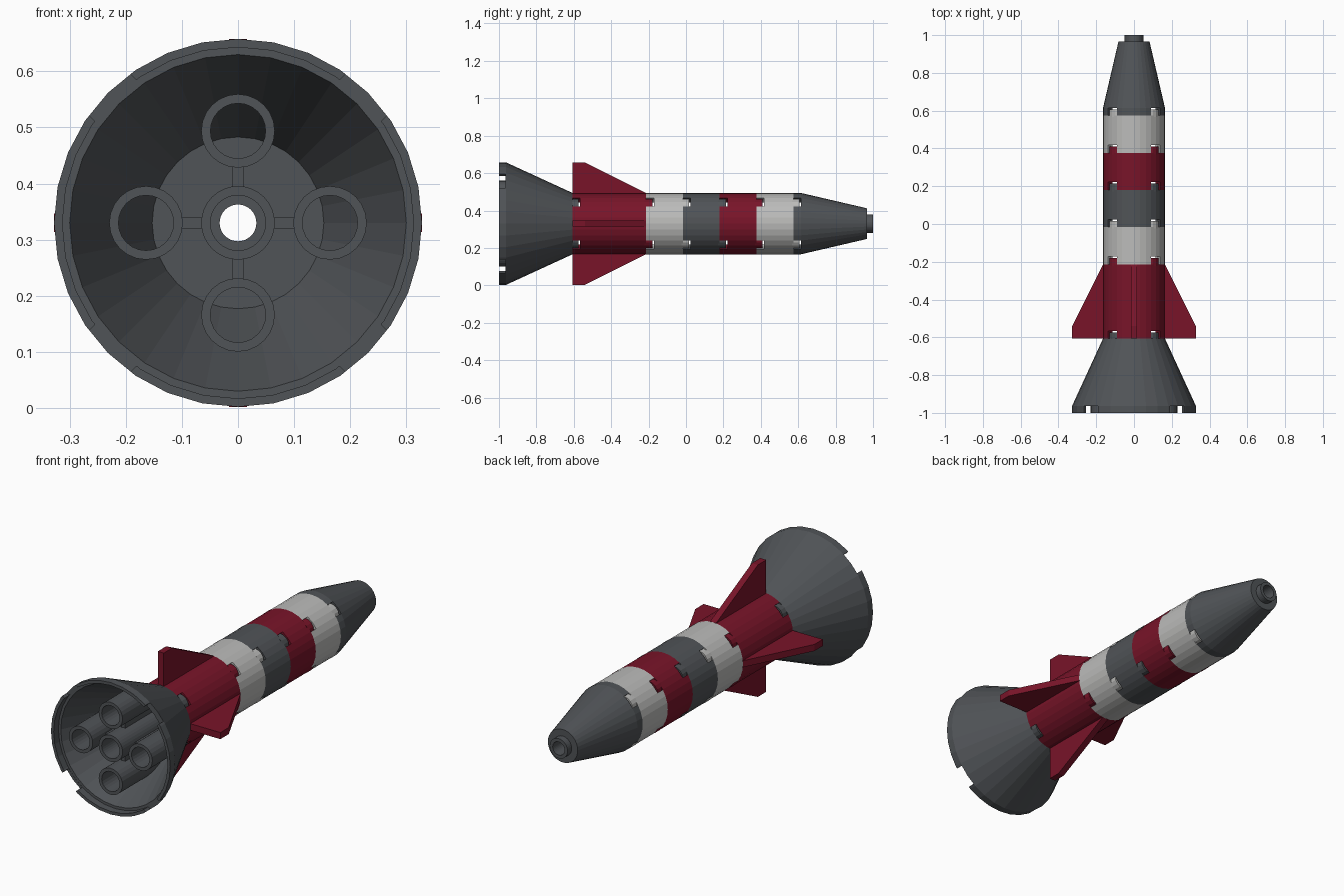
import bpy, bmesh, math
from mathutils import Matrix, Vector

if "Cube" in bpy.data.objects:
    bpy.data.objects.remove(bpy.data.objects["Cube"])

U = 2 / 244            # small length unit that all parts share
ZC = 0.33              # height of the rocket axis
SIDES = 32
R = 20 * U             # body radius
DIAG = [math.radians(45 + 90 * i) for i in range(4)]


def material(name, rgb):
    m = bpy.data.materials.new(name)
    m.diffuse_color = (*rgb, 1)
    m.use_nodes = True
    m.node_tree.nodes["Principled BSDF"].inputs["Base Color"].default_value = m.diffuse_color
    return m


DARK = material("dark_grey", (0.08, 0.087, 0.095))
LIGHT = material("light_grey", (0.5, 0.5, 0.49))
RED = material("deep_red", (0.19, 0.007, 0.022))


def finish(name, bm, mat=None):
    bmesh.ops.recalc_face_normals(bm, faces=bm.faces)
    me = bpy.data.meshes.new(name)
    bm.to_mesh(me)
    bm.free()
    ob = bpy.data.objects.new(name, me)
    bpy.context.collection.objects.link(ob)
    if mat:
        me.materials.append(mat)
    return ob


def bridge_rings(bm, rings):
    """Join rings of points into a closed ring-shaped solid."""
    vs = [[bm.verts.new(p) for p in ring] for ring in rings]
    n = len(vs[0])
    for a, b in zip(vs, vs[1:] + vs[:1]):
        for i in range(n):
            j = (i + 1) % n
            bm.faces.new((a[i], a[j], b[j], b[i]))


def lathe(name, profile, mat):
    """Turn a closed (radius, y) profile about the rocket axis."""
    bm = bmesh.new()
    angles = [2 * math.pi * i / SIDES for i in range(SIDES)]
    bridge_rings(bm, [[(r * math.cos(a), y, ZC + r * math.sin(a)) for a in angles]
                      for r, y in profile])
    return finish(name, bm, mat)


def add_box(bm, lo, hi, angle=0):
    """Box given in (radial, y, sideways) limits, turned about the axis."""
    lo, hi = Vector(lo), Vector(hi)
    m = (Matrix.Translation((0, 0, ZC)) @ Matrix.Rotation(angle, 4, 'Y')
         @ Matrix.Translation((lo + hi) / 2) @ Matrix.Diagonal((*(hi - lo), 1)))
    bmesh.ops.create_cube(bm, size=1, matrix=m)


def cut_notches(ob, y0, depth, r_in, r_out, width):
    bm = bmesh.new()
    for a in DIAG:
        add_box(bm, (r_in, y0 - 0.02, -width / 2), (r_out, y0 + depth, width / 2), a)
    cutter = finish(ob.name + "_notch_cutter", bm)
    cutter.hide_render = True
    cutter.hide_viewport = True
    mod = ob.modifiers.new("notches", 'BOOLEAN')
    mod.operation = 'DIFFERENCE'
    mod.solver = 'EXACT'
    mod.object = cutter


def studs(name, y, mat):
    bm = bmesh.new()
    for a in DIAG:
        d = 10 * U * math.sqrt(2)
        m = (Matrix.Translation((d * math.cos(a), y + 1.5 * U, ZC + d * math.sin(a)))
             @ Matrix.Rotation(math.pi / 2, 4, 'X'))
        bmesh.ops.create_cone(bm, cap_ends=True, segments=16, radius1=6 * U,
                              radius2=6 * U, depth=5 * U, matrix=m)
    return finish(name, bm, mat)


def core(y0, roof, y1):
    """Inner profile: centre hole and the hollow tube below the roof."""
    return [(4 * U, y1), (4 * U, roof), (6 * U, roof), (6 * U, y0),
            (8 * U, y0), (8 * U, roof)]


def body_part(name, y0, units, mat):
    y1 = y0 + units * U
    roof = y1 - 5 * U
    ob = lathe(name, [(R, y0), (R, y1)] + core(y0, roof, y1)
               + [(16 * U, roof), (16 * U, y0)], mat)
    cut_notches(ob, y0, 5 * U, 13 * U, 23 * U, 8 * U)
    studs(name + "_studs", y1, mat)


# Engine bell: flared shell with a stepped rim
Y0, Y1 = -1.0, -1 + 48 * U
ROOF, STEP = Y1 - 5 * U, -1 + 4.5 * U
RIM_IN, ROOF_IN = 0.30, 0.153
bell = lathe("engine_bell", [(40 * U, Y0), (40 * U, STEP), (R, Y1)]
             + core(Y0, ROOF, Y1)
             + [(ROOF_IN, ROOF), (RIM_IN, STEP), (0.313, STEP), (0.313, Y0)], DARK)
cut_notches(bell, Y0, 4.4 * U, 0.285, 0.36, 0.104)
studs("engine_bell_studs", Y1, DARK)

# Thruster tubes, trimmed to the slope inside the bell
for k in range(4):
    a = k * math.pi / 2
    cx, cz = 20 * U * math.cos(a), 20 * U * math.sin(a)
    outer, inner, outer_top, inner_top = [], [], [], []
    for i in range(24):
        t = 2 * math.pi * i / 24
        for rad, low, high in ((8 * U, outer, outer_top), (6 * U, inner, inner_top)):
            x, z = cx + rad * math.cos(t), cz + rad * math.sin(t)
            slope = (RIM_IN - math.hypot(x, z)) / (RIM_IN - ROOF_IN)
            top = min(ROOF, STEP + slope * (ROOF - STEP)) + 0.006
            low.append((x, Y0, ZC + z))
            high.append((x, top, ZC + z))
    bm = bmesh.new()
    bridge_rings(bm, [outer, inner, inner_top, outer_top])
    finish(f"thruster_tube_{k + 1}", bm, DARK)

# Ribs between the centre tube and the thrusters
bm = bmesh.new()
for k in range(4):
    add_box(bm, (7.5 * U, -0.9, -0.01), (12.5 * U, ROOF + 0.005, 0.01), k * math.pi / 2)
finish("thruster_ribs", bm, DARK)

# Finned section
body_part("fin_section", Y1, 48, RED)
Y2 = Y1 + 48 * U
outline = [(18.5 * U, Y1), (40 * U, Y1), (40 * U, Y1 + 8 * U), (R, Y2), (18.5 * U, Y2)]
for k in range(4):
    bm = bmesh.new()
    face = bm.faces.new([bm.verts.new((r, y, -2 * U)) for r, y in outline])
    ext = bmesh.ops.extrude_face_region(bm, geom=[face])
    bmesh.ops.translate(bm, vec=(0, 0, 4 * U),
                        verts=[v for v in ext["geom"] if isinstance(v, bmesh.types.BMVert)])
    bmesh.ops.transform(bm, verts=bm.verts, matrix=Matrix.Translation((0, 0, ZC))
                        @ Matrix.Rotation(k * math.pi / 2, 4, 'Y'))
    finish(f"fin_{k + 1}", bm, RED)

# Body bands
y = Y2
for name, mat in (("lower_light_band", LIGHT), ("dark_band", DARK),
                  ("red_band", RED), ("upper_light_band", LIGHT)):
    body_part(name, y, 24, mat)
    y += 24 * U

# Nose cone with hollow tip
top = y + 48 * U
roof = top - 5 * U
nose = lathe("nose_cone", [(R, y), (R, y + 5 * U), (10 * U, top), (6 * U, top),
                           (6 * U, 1.0), (4 * U, 1.0), (4 * U, y), (8 * U, y),
                           (8 * U, roof), (9 * U, roof), (16 * U, y + 5 * U),
                           (16 * U, y)], DARK)
cut_notches(nose, y, 5 * U, 13 * U, 23 * U, 8 * U)
